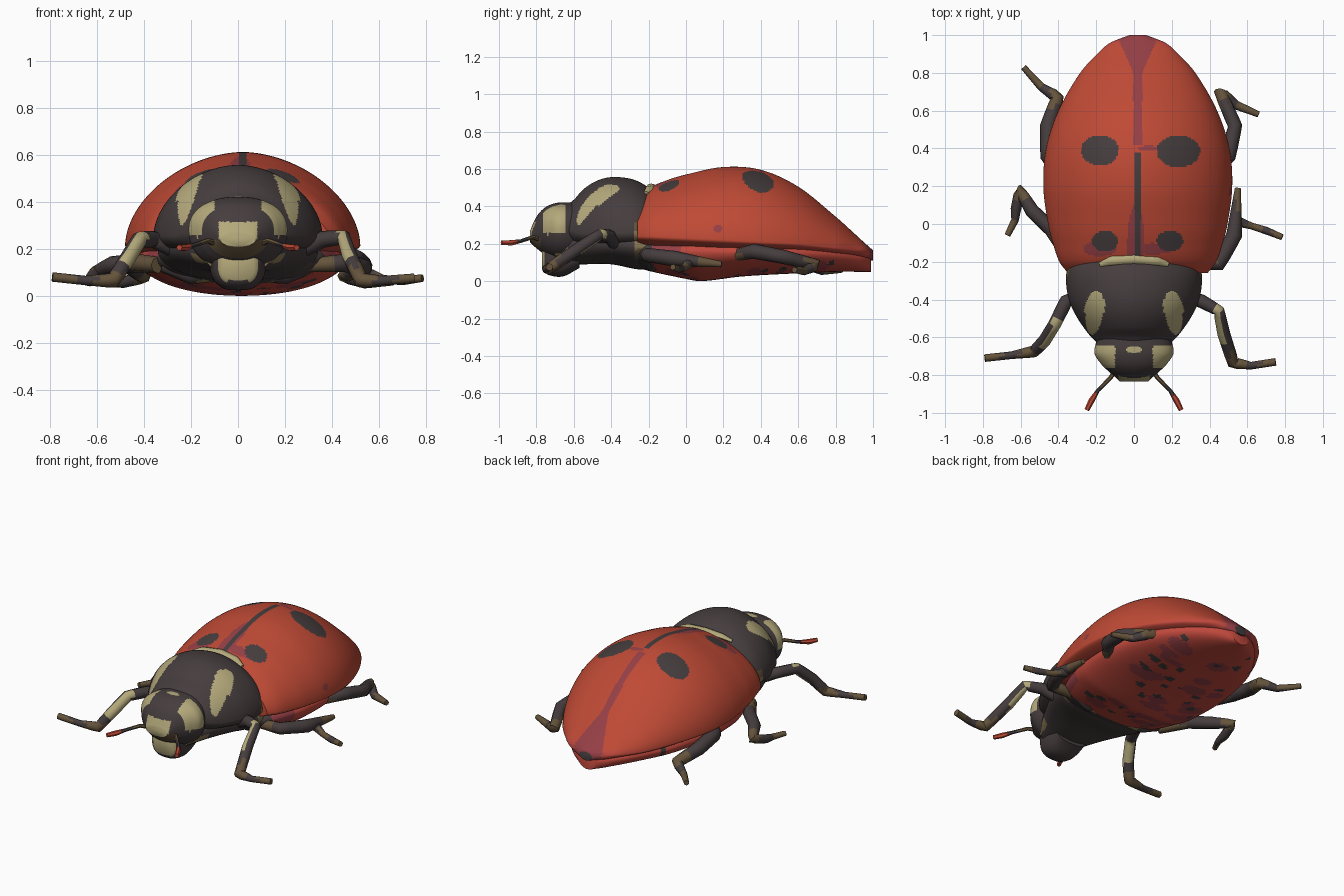
import bpy, bmesh, math, random
from mathutils import Vector


def material(name, rgb):
    m = bpy.data.materials.new(name)
    m.diffuse_color = (*rgb, 1)
    return m


MATS = [material("red", (0.52, 0.068, 0.036)),
        material("charcoal", (0.06, 0.046, 0.048)),
        material("cream", (0.46, 0.40, 0.20)),
        material("wine", (0.30, 0.05, 0.06)),
        material("brown", (0.13, 0.088, 0.045)),
        material("belly red", (0.52, 0.065, 0.045)),
        material("tan", (0.24, 0.18, 0.085))]
RED, BLACK, CREAM, WINE, BROWN, BELLY, TAN = range(7)


def finish(name, bm, rule):
    """Make an object and colour each face by a rule on its centre."""
    bmesh.ops.recalc_face_normals(bm, faces=bm.faces)
    for f in bm.faces:
        f.material_index = rule(f.calc_center_median())
    me = bpy.data.meshes.new(name)
    bm.to_mesh(me)
    bm.free()
    for m in MATS:
        me.materials.append(m)
    ob = bpy.data.objects.new(name, me)
    bpy.context.collection.objects.link(ob)
    bpy.ops.object.select_all(action='DESELECT')
    ob.select_set(True)
    bpy.context.view_layer.objects.active = ob
    bpy.ops.object.shade_smooth_by_angle(angle=math.radians(50))
    return ob


def sample(stations, y):
    """Smooth interpolation through stations sorted by their first value."""
    n = len(stations)
    i = max(k for k in range(n - 1) if stations[k][0] <= y + 1e-9)
    a, b = stations[i], stations[i + 1]
    p, q = stations[max(i - 1, 0)], stations[min(i + 2, n - 1)]
    h = b[0] - a[0]
    t = (y - a[0]) / h
    out = []
    for k in range(1, len(a)):
        ma = (b[k] - p[k]) / (b[0] - p[0]) * h
        mb = (q[k] - a[k]) / (q[0] - a[0]) * h
        out.append((2*t**3 - 3*t*t + 1) * a[k] + (t**3 - 2*t*t + t) * ma
                   + (3*t*t - 2*t**3) * b[k] + (t**3 - t*t) * mb)
    return out


def skin(bm, rings):
    n = len(rings[0])
    for a, b in zip(rings, rings[1:]):
        for i in range(n):
            j = (i + 1) % n
            bm.faces.new((a[i], a[j], b[j], b[i]))
    bm.faces.new(rings[0])
    bm.faces.new(rings[-1])


def loft(name, stations, rows, up, down, rule, cx=0.0, power=1.0):
    """Stations are (y, half width, bottom z, rim z, top z)."""
    bm = bmesh.new()
    y0, y1 = stations[0][0], stations[-1][0]
    rings = []
    for r in range(rows + 1):
        y = y0 + (y1 - y0) * r / rows
        w, zb, zr, zt = sample(stations, y)
        ring = []
        for i in range(up + down):
            a = math.pi * i / up if i < up else math.pi * (1 + (i - up) / down)
            c, s = math.cos(a), math.sin(a)
            h = zt - zr if s >= 0 else zr - zb
            x = math.copysign(abs(c) ** power, c)
            z = math.copysign(abs(s) ** power, s)
            ring.append(bm.verts.new((cx + w * x, y, zr + h * z)))
        rings.append(ring)
    skin(bm, rings)
    return finish(name, bm, rule)


def tube(name, pts, bands=(), sides=8, base=BLACK, flat=1.0):
    """Points are (x, y, z, radius); bands give (from, to, colour) by point number."""
    bm = bmesh.new()
    P = [Vector(p[:3]) for p in pts]
    rings, sub, path = [], 4, []
    for k in range((len(P) - 1) * sub + 1):
        i = min(k // sub, len(P) - 2)
        t = k / sub - i
        path.append((P[i].lerp(P[i + 1], t), pts[i][3] * (1 - t) + pts[i + 1][3] * t))
    for k, (c, r) in enumerate(path):
        d = (path[min(k + 1, len(path) - 1)][0] - path[max(k - 1, 0)][0]).normalized()
        u = d.cross(Vector((0, 0, 1))).normalized()
        v = u.cross(d)
        rings.append([bm.verts.new(c + r * (u * math.cos(a) + v * flat * math.sin(a)))
                      for a in (math.tau * i / sides for i in range(sides))])
    skin(bm, rings)

    def rule(c):
        i = min(range(len(path)), key=lambda i: (path[i][0] - c).length)
        m = next((m for lo, hi, m in bands if lo <= i / sub <= hi), base)
        # pale leg patches lie on the inner side only
        return base if m == CREAM != base and abs(c.x) > abs(path[i][0].x) + 0.012 else m
    return finish(name, bm, rule)


def oval(c, x, y, rx, ry):
    return ((c.x - x) / rx) ** 2 + ((c.y - y) / ry) ** 2 < 1


# Wing cases with spots, a centre seam and wine stains
def wing_rule(c):
    d = abs(c.x - 0.02)
    if c.y > 0.985 and c.z < 0.16 and d < 0.025:
        return BLACK
    if c.y > 0.42 and d < 0.024 + 0.075 * max(0, (c.y - 0.8) / 0.17):
        return WINE
    if c.z < 0.19:
        return BELLY
    for s in ((-0.18, 0.39, 0.10, 0.08), (0.235, 0.385, 0.115, 0.085),
              (-0.155, -0.09, 0.07, 0.055), (0.19, -0.09, 0.07, 0.055)):
        if c.z > 0.35 and oval(c, *s):
            return BLACK
    if d < 0.014 and -0.2 < c.y < 0.38:
        return BLACK
    if c.z > 0.4 and (oval(c, 0.01, -0.1, 0.045, 0.2) or oval(c, 0.1, -0.13, 0.12, 0.03)
                      or oval(c, -0.18, -0.13, 0.09, 0.04) or oval(c, 0.08, 0.4, 0.06, 0.015)):
        return WINE
    if c.x > 0 and math.hypot(c.y - 0.17, c.z - 0.28) < 0.022:
        return WINE
    return RED


loft("wing_cases", [
    (-0.26, 0.37, 0.18, 0.235, 0.43), (-0.2, 0.415, 0.165, 0.235, 0.495),
    (-0.1, 0.45, 0.155, 0.23, 0.54), (0.0, 0.475, 0.15, 0.225, 0.57),
    (0.2, 0.50, 0.14, 0.215, 0.61), (0.4, 0.485, 0.14, 0.205, 0.595),
    (0.6, 0.42, 0.135, 0.195, 0.505), (0.8, 0.305, 0.125, 0.175, 0.345),
    (0.9, 0.215, 0.12, 0.165, 0.255), (0.96, 0.145, 0.11, 0.16, 0.2),
    (1.0, 0.045, 0.11, 0.14, 0.165)], 130, 140, 24, wing_rule, cx=0.02, power=1.1)

# Belly with scattered wine blotches and dark speckles
random.seed(4)
BLOTS = [(random.uniform(-0.3, 0.3), random.uniform(-0.15, 0.75),
          random.uniform(0.04, 0.1), random.uniform(0.02, 0.05)) for _ in range(26)]
SPECKS = [(random.uniform(-0.33, 0.33), random.uniform(-0.12, 0.85),
           random.uniform(0.015, 0.035), random.uniform(0.012, 0.025)) for _ in range(30)]


def belly_rule(c):
    if c.y < -0.18 or any(oval(c, *s) for s in SPECKS):
        return BLACK
    if any(oval(c, *s) for s in BLOTS) or (c.y < -0.02 and c.z > 0.11):
        return WINE
    return BELLY


loft("belly", [
    (-0.28, 0.28, 0.08, 0.16, 0.22), (-0.2, 0.35, 0.055, 0.16, 0.24),
    (0.0, 0.42, 0.012, 0.16, 0.25), (0.08, 0.435, 0.0, 0.16, 0.25),
    (0.3, 0.445, 0.025, 0.155, 0.25), (0.6, 0.385, 0.042, 0.15, 0.24),
    (0.8, 0.27, 0.05, 0.14, 0.2), (0.94, 0.14, 0.05, 0.12, 0.16),
    (0.99, 0.06, 0.05, 0.1, 0.14)], 90, 20, 60, belly_rule, cx=0.015, power=0.98)


# Neck shield with a pale patch on each side
def shield_rule(c):
    x = 0.21 - 0.1 * (c.y + 0.47)
    wide = 0.055 if c.y > -0.47 else 0.045
    if c.z > 0.3 and oval(c, math.copysign(x, c.x), -0.47, wide, 0.115):
        return CREAM
    if c.y > -0.28 and c.z < 0.31:
        return TAN if c.z < 0.27 else BROWN
    return BLACK


loft("neck_shield", [
    (-0.67, 0.15, 0.23, 0.28, 0.385), (-0.6, 0.225, 0.18, 0.26, 0.435),
    (-0.55, 0.265, 0.17, 0.25, 0.49), (-0.48, 0.31, 0.16, 0.25, 0.535),
    (-0.4, 0.345, 0.15, 0.25, 0.556), (-0.3, 0.36, 0.15, 0.25, 0.548),
    (-0.23, 0.35, 0.16, 0.25, 0.52), (-0.17, 0.31, 0.18, 0.25, 0.475)],
    84, 90, 16, shield_rule, power=1.06)

# Pale collar between shield and wing cases
tube("collar", [(-0.18, -0.215, 0.472, 0.014), (-0.12, -0.195, 0.495, 0.024),
                (0, -0.185, 0.506, 0.026), (0.12, -0.195, 0.495, 0.024),
                (0.18, -0.215, 0.472, 0.014)], base=CREAM, flat=0.6)

# Chest under the shield
loft("chest", [
    (-0.7, 0.14, 0.09, 0.17, 0.25), (-0.55, 0.22, 0.09, 0.2, 0.3),
    (-0.4, 0.30, 0.09, 0.2, 0.3), (-0.27, 0.34, 0.065, 0.19, 0.3),
    (-0.19, 0.33, 0.06, 0.18, 0.3)], 30, 14, 30,
    lambda c: TAN if (c.y > -0.28 and c.z > 0.17) or (c.y < -0.58 and 0.14 < c.z < 0.18) else
    BROWN if c.y > -0.27 and c.z > 0.12 else BLACK)


# Head with pale cheeks, brow and face plate
def head_rule(c):
    x = abs(c.x)
    if x < 0.082 and 0.24 < c.z < 0.315 and c.y < -0.76:
        return CREAM
    if x > 0.1 and 0.25 < c.z < 0.412 and -0.765 < c.y < -0.645 and x + c.z > 0.42:
        return CREAM
    if oval(c, 0, -0.665, 0.04, 0.018) and c.z > 0.38:
        return CREAM
    return BROWN if c.z < 0.235 and c.y < -0.78 else BLACK


loft("head", [
    (-0.835, 0.075, 0.21, 0.24, 0.265), (-0.81, 0.10, 0.185, 0.255, 0.325),
    (-0.78, 0.135, 0.16, 0.27, 0.37), (-0.74, 0.175, 0.13, 0.28, 0.402),
    (-0.68, 0.21, 0.11, 0.28, 0.42), (-0.58, 0.185, 0.11, 0.28, 0.42)],
    64, 72, 28, head_rule, power=0.9)

# Jaw with a pale front
loft("jaw", [
    (-0.77, 0.07, 0.065, 0.14, 0.19), (-0.74, 0.10, 0.035, 0.15, 0.23),
    (-0.66, 0.12, 0.025, 0.16, 0.24), (-0.57, 0.12, 0.07, 0.16, 0.24)],
    14, 14, 14, lambda c: CREAM if c.y < -0.757 and c.z > 0.065 else BLACK, power=0.7)

# Feelers with red tips
for s, side in ((1, "right"), (-1, "left")):
    tube("feeler_" + side, [
        (s*0.09, -0.77, 0.22, 0.014), (s*0.13, -0.82, 0.235, 0.011),
        (s*0.19, -0.88, 0.215, 0.01), (s*0.225, -0.935, 0.205, 0.016),
        (s*0.25, -0.985, 0.205, 0.013)], [(0, 1.6, BROWN), (2.3, 4, RED)], 6)
    # Hip bulges on the underside
    tube("hip_" + side, [(s*0.1, -0.19, 0.09, 0.03), (s*0.2, -0.18, 0.09, 0.04),
         (s*0.32, -0.17, 0.13, 0.03)], [(0, 0.6, TAN)])

# Legs: thigh, shin and foot, each side posed differently
FRONT = [(1.9, 3.1, CREAM), (3.6, 4.5, BROWN), (5.4, 6, BROWN)]
tube("front_leg_right", [
    (0.28, -0.38, 0.2, 0.035), (0.36, -0.41, 0.24, 0.036), (0.45, -0.46, 0.25, 0.03),
    (0.475, -0.58, 0.17, 0.034), (0.525, -0.735, 0.065, 0.032),
    (0.62, -0.75, 0.065, 0.02), (0.75, -0.73, 0.075, 0.02)], FRONT)
tube("front_leg_left", [
    (-0.28, -0.38, 0.2, 0.035), (-0.36, -0.41, 0.24, 0.036), (-0.42, -0.53, 0.24, 0.034),
    (-0.475, -0.62, 0.15, 0.034), (-0.53, -0.675, 0.065, 0.032),
    (-0.65, -0.695, 0.065, 0.02), (-0.79, -0.71, 0.08, 0.02)], FRONT)
tube("middle_leg_right", [
    (0.3, -0.2, 0.13, 0.03), (0.45, -0.21, 0.14, 0.038), (0.53, -0.06, 0.12, 0.042),
    (0.55, 0.19, 0.09, 0.016)], [(0, 0.8, BROWN), (2.6, 3, BROWN)])
tube("middle_foot_right", [
    (0.53, 0.02, 0.1, 0.03), (0.62, -0.01, 0.07, 0.018), (0.7, -0.035, 0.065, 0.02),
    (0.785, -0.07, 0.075, 0.016)], [(0.7, 1.5, BROWN), (2.5, 3, BROWN)])
tube("middle_leg_left", [
    (-0.34, -0.18, 0.13, 0.035), (-0.435, -0.03, 0.14, 0.04), (-0.54, 0.07, 0.13, 0.038),
    (-0.605, 0.18, 0.1, 0.028), (-0.625, 0.08, 0.07, 0.028), (-0.63, 0.02, 0.06, 0.02),
    (-0.67, -0.06, 0.065, 0.016)], [(0, 0.8, BROWN), (2.7, 3.3, BROWN), (5.2, 6, BROWN)])
REAR = [(0, 0.5, BROWN), (2.7, 3.4, BROWN), (4.2, 5, BROWN)]
tube("rear_leg_right", [
    (0.38, 0.22, 0.13, 0.03), (0.5, 0.36, 0.16, 0.04), (0.535, 0.52, 0.13, 0.038),
    (0.455, 0.7, 0.085, 0.032), (0.54, 0.63, 0.055, 0.024), (0.66, 0.58, 0.06, 0.016)], REAR)
tube("rear_leg_left", [
    (-0.36, 0.22, 0.13, 0.03), (-0.455, 0.36, 0.16, 0.042), (-0.455, 0.52, 0.13, 0.042),
    (-0.405, 0.67, 0.085, 0.034), (-0.49, 0.725, 0.055, 0.022), (-0.585, 0.83, 0.06, 0.016)], REAR)
